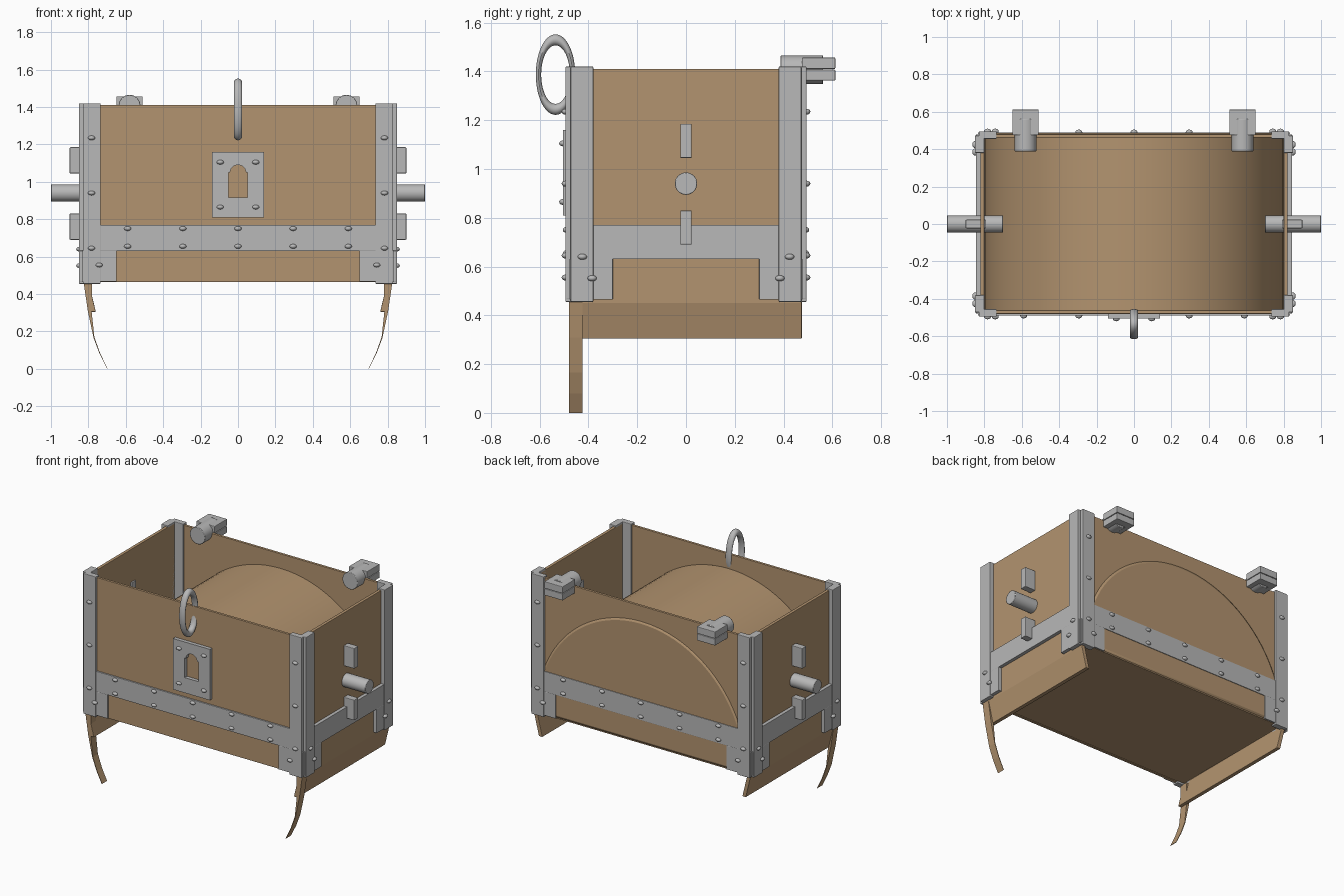
import bpy
import bmesh
from math import pi, radians, sin, cos
from mathutils import Matrix, Vector

cube = bpy.data.objects.get("Cube")
if cube:
    bpy.data.objects.remove(cube, do_unlink=True)


def material(name, rgb):
    m = bpy.data.materials.new(name)
    m.use_nodes = True
    m.diffuse_color = (*rgb, 1)
    m.node_tree.nodes["Principled BSDF"].inputs["Base Color"].default_value = (*rgb, 1)
    return m


WOOD = material("tan wood", (0.45, 0.295, 0.16))
METAL = material("grey metal", (0.48, 0.48, 0.48))


def finish(name, bm, mat, mirror="", bevel=0, smooth=False):
    """Turn a bmesh into an object, with optional bevel and mirroring."""
    bmesh.ops.recalc_face_normals(bm, faces=bm.faces)
    mesh = bpy.data.meshes.new(name)
    bm.to_mesh(mesh)
    bm.free()
    mesh.materials.append(mat)
    if smooth:
        mesh.polygons.foreach_set("use_smooth", [True] * len(mesh.polygons))
        mesh.set_sharp_from_angle(angle=radians(35))
    ob = bpy.data.objects.new(name, mesh)
    bpy.context.scene.collection.objects.link(ob)
    if bevel:
        mod = ob.modifiers.new("Bevel", "BEVEL")
        mod.width = bevel
        mod.segments = 2
        mod.limit_method = "ANGLE"
    if mirror:
        mod = ob.modifiers.new("Mirror", "MIRROR")
        mod.use_axis = [axis in mirror for axis in "XYZ"]
    return ob


def box(name, mat, xs, ys, zs, mirror="", bevel=0.004):
    bm = bmesh.new()
    bmesh.ops.create_cube(bm, size=1)
    for v in bm.verts:
        v.co = [(r[0] + r[1]) / 2 + c * (r[1] - r[0]) for c, r in zip(v.co, (xs, ys, zs))]
    return finish(name, bm, mat, mirror, bevel)


def prism(name, mat, outline, y0, y1, mirror="", bevel=0, smooth=False):
    """Extrude an x-z outline along y."""
    bm = bmesh.new()
    face = bm.faces.new([bm.verts.new((x, y0, z)) for x, z in outline])
    new = bmesh.ops.extrude_face_region(bm, geom=[face])["geom"]
    bmesh.ops.translate(bm, vec=(0, y1 - y0, 0),
                        verts=[g for g in new if isinstance(g, bmesh.types.BMVert)])
    return finish(name, bm, mat, mirror, bevel, smooth)


def rod(name, mat, centre, radius, length, axis, mirror=""):
    bm = bmesh.new()
    turn = Matrix.Rotation(pi / 2, 4, "Y" if axis == "X" else "X")
    bmesh.ops.create_cone(bm, cap_ends=True, segments=32, radius1=radius, radius2=radius,
                          depth=length, matrix=Matrix.Translation(centre) @ turn)
    return finish(name, bm, mat, mirror, 0.003, True)


def rivets(name, centres, mirror="", on_side=False):
    bm = bmesh.new()
    size = (0.015, 0.019, 0.012) if on_side else (0.019, 0.015, 0.012)
    for c in centres:
        bmesh.ops.create_uvsphere(bm, u_segments=12, v_segments=8, radius=1,
                                  matrix=Matrix.Translation(c) @ Matrix.Diagonal((*size, 1)))
    return finish(name, bm, METAL, mirror, 0, True)


# Wooden walls; the side walls end in a skirt that leans inward
box("front_and_back_wall", WOOD, (-0.82, 0.82), (-0.48, -0.462), (0.465, 1.41), "Y", 0.002)
prism("side_wall", WOOD, [(0.822, 1.41), (0.822, 0.45), (0.787, 0.305), (0.76, 0.305),
                          (0.80, 0.47), (0.80, 1.41)], -0.48, 0.475, "X", 0.003)

# Half-round barrel inside, closed below
arc = [(0.8 * cos(pi * i / 48), 0.5 + 0.81 * sin(pi * i / 48)) for i in range(49)]
prism("barrel_floor", WOOD, [(0.8, 0.468)] + arc + [(-0.8, 0.468)], -0.479, 0.486, "", 0.02, True)

# Curved tails hanging from the front corners
prism("front_tail", WOOD, [(0.825, 0.46), (0.803, 0.31), (0.772, 0.165), (0.74, 0.08), (0.70, 0),
                           (0.698, 0.002), (0.737, 0.083), (0.768, 0.17), (0.783, 0.31),
                           (0.78, 0.46)], -0.48, -0.425, "X")

# Corner posts, notched at the outer corner
box("corner_post_front", METAL, (0.735, 0.83), (-0.495, -0.455), (0.455, 1.42), "XY")
box("corner_post_side", METAL, (0.80, 0.85), (-0.473, -0.38), (0.455, 1.42), "XY")

# Lower band and corner plates
box("band_front", METAL, (-0.83, 0.83), (-0.49, -0.475), (0.63, 0.77), "Y", 0.002)
box("band_side", METAL, (0.815, 0.845), (-0.473, 0.473), (0.63, 0.77), "X", 0.002)
box("corner_plate_front", METAL, (0.65, 0.835), (-0.49, -0.47), (0.467, 0.632), "XY", 0.002)
box("corner_plate_side", METAL, (0.81, 0.845), (-0.478, -0.30), (0.465, 0.632), "XY", 0.002)

# Rivets
rivets("front_rivets", [(x, -0.49, z) for x in (0.295, 0.59) for z in (0.655, 0.75)]
       + [(0.783, -0.495, z) for z in (0.645, 0.94, 1.235)] + [(0.742, -0.495, 0.555)], "XY")
rivets("centre_rivets", [(0, -0.49, z) for z in (0.655, 0.75)], "Y")
rivets("side_rivets", [(0.85, -0.425, 0.64), (0.85, -0.385, 0.552)], "XY", True)
rivets("lock_rivets", [(0.095, -0.505, z) for z in (0.865, 1.105)], "X")

# Lock plate with an open keyhole, built as a mirrored half
key_arch = [(0.042 * cos(a * pi / 12), 1.05 + 0.04 * sin(a * pi / 12)) for a in range(6)]
prism("lock_plate", METAL, [(0, 0.81), (0.14, 0.81), (0.14, 1.16), (0, 1.16), (0, 1.09)]
      + key_arch[::-1] + [(0.052, 1.05), (0.052, 0.915), (0, 0.915)], -0.505, -0.478, "X")

# Side axles and guide blocks
rod("side_axle", METAL, (0.85, 0, 0.94), 0.046, 0.30, "X", "X")
box("upper_guide_block", METAL, (0.79, 0.90), (-0.023, 0.023), (1.045, 1.185), "X")
box("lower_guide_block", METAL, (0.79, 0.90), (-0.023, 0.023), (0.69, 0.83), "X")

# Hinges on the back wall
rod("hinge_barrel", METAL, (0.58, 0.475, 1.407), 0.058, 0.175, "Y", "X")
box("hinge_upper_leaf", METAL, (0.51, 0.65), (0.475, 0.612), (1.41, 1.457), "X")
box("hinge_lower_leaf", METAL, (0.51, 0.65), (0.475, 0.612), (1.362, 1.407), "X")

# Oval pull ring
bm = bmesh.new()
bmesh.ops.create_circle(bm, segments=16, radius=0.0225,
                        matrix=Matrix.Translation((0, 0, 0.1425)) @ Matrix.Rotation(pi / 2, 4, "Y")
                        @ Matrix.Rotation(pi / 2, 4, "Y"))
for v in bm.verts:
    v.co = Vector((v.co.x, 0, 0.1425 + v.co.y))
bmesh.ops.spin(bm, geom=bm.edges[:], angle=2 * pi, steps=48, axis=(1, 0, 0), cent=(0, 0, 0))
bmesh.ops.remove_doubles(bm, verts=bm.verts, dist=0.0005)
for v in bm.verts:
    v.co = Vector((v.co.x, v.co.y * 0.49 - 0.535, v.co.z + 1.387))
finish("pull_ring", bm, METAL, "", 0, True)
